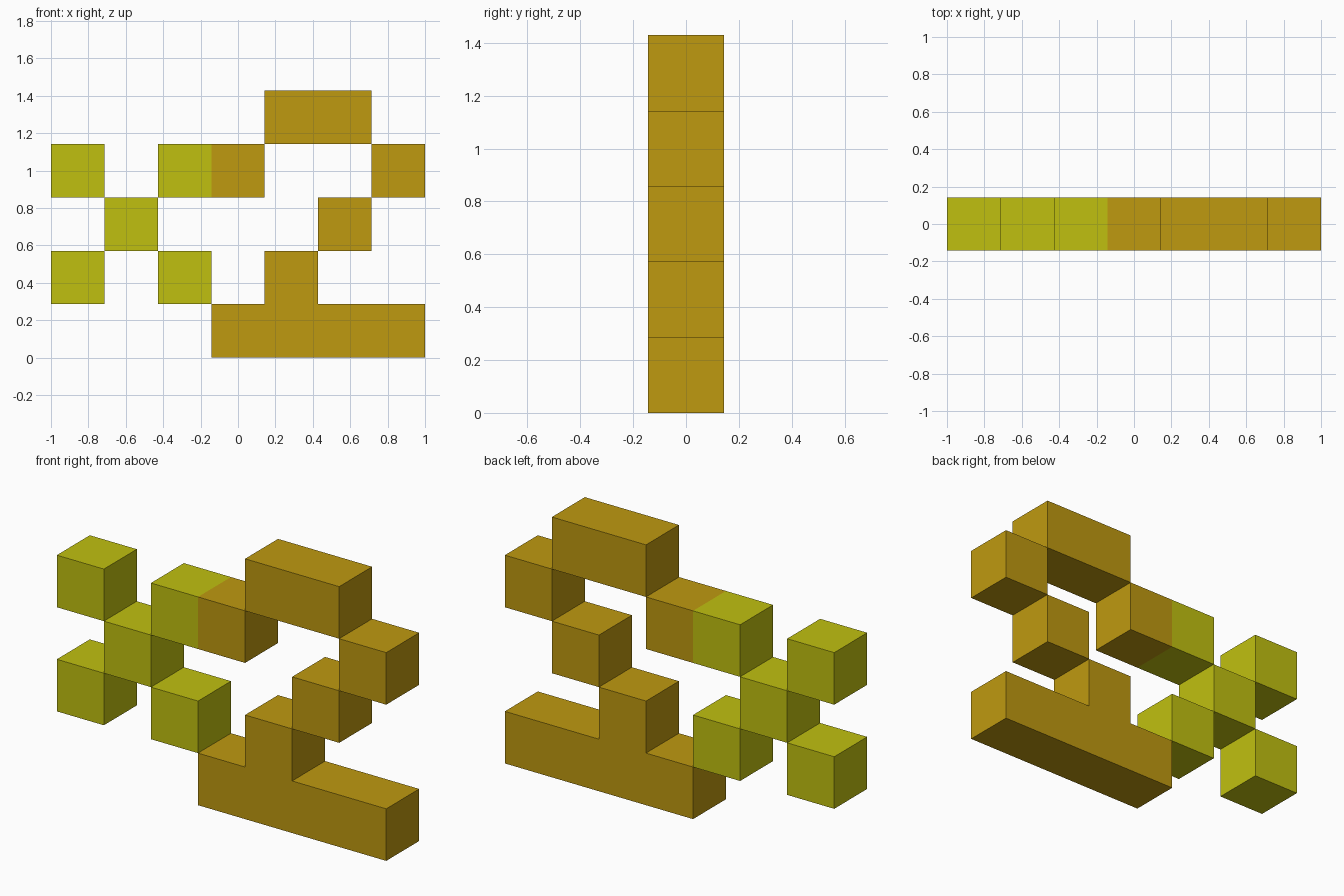
import bpy
import bmesh

cube = bpy.data.objects.get("Cube")
if cube:
    bpy.data.objects.remove(cube, do_unlink=True)

U = 2 / 7          # edge length of one block
DEPTH = U          # every part is one block deep


def material(name, rgb):
    m = bpy.data.materials.new(name)
    m.use_nodes = True
    m.diffuse_color = (*rgb, 1)
    bsdf = m.node_tree.nodes["Principled BSDF"]
    bsdf.inputs["Base Color"].default_value = (*rgb, 1)
    bsdf.inputs["Roughness"].default_value = 0.8
    return m


YELLOW = material("yellow", (0.53, 0.53, 0.005))
OCHRE = material("ochre", (0.52, 0.32, 0.005))


def extrude_outline(name, outline, mats, split=None):
    """Extrude an outline given in block units; past column split use the second colour."""
    bm = bmesh.new()
    verts = [bm.verts.new((c * U - 1, -DEPTH / 2, r * U)) for c, r in outline]
    face = bm.faces.new(verts)
    ext = bmesh.ops.extrude_face_region(bm, geom=[face])
    moved = [g for g in ext["geom"] if isinstance(g, bmesh.types.BMVert)]
    bmesh.ops.translate(bm, vec=(0, DEPTH, 0), verts=moved)
    if split is not None:
        x = split * U - 1
        bmesh.ops.bisect_plane(bm, geom=bm.verts[:] + bm.edges[:] + bm.faces[:],
                               plane_co=(x, 0, 0), plane_no=(1, 0, 0))
        for f in bm.faces:
            f.material_index = int(f.calc_center_median().x > x)
    bmesh.ops.recalc_face_normals(bm, faces=bm.faces[:])
    mesh = bpy.data.meshes.new(name)
    bm.to_mesh(mesh)
    bm.free()
    for m in mats:
        mesh.materials.append(m)
    obj = bpy.data.objects.new(name, mesh)
    bpy.context.scene.collection.objects.link(obj)
    return obj


def box(name, col, row, width, mats, split=None):
    outline = [(col, row), (col + width, row), (col + width, row + 1), (col, row + 1)]
    return extrude_outline(name, outline, mats, split)


# Yellow diagonal cross
box("cross_upper_right_block", 0, 3, 1, [YELLOW])
box("cross_centre_block", 1, 2, 1, [YELLOW])
box("cross_lower_right_block", 0, 1, 1, [YELLOW])
box("cross_lower_left_block", 2, 1, 1, [YELLOW])

# Two-colour bar joining the cross to the stepped arch
box("joining_bar", 2, 3, 2, [YELLOW, OCHRE], split=3)

# Ochre stepped arch
box("arch_top_bar", 4, 4, 2, [OCHRE])
box("arch_side_block", 6, 3, 1, [OCHRE])
box("arch_step_block", 5, 2, 1, [OCHRE])

# Ochre base with its raised stub
extrude_outline("base_with_stub",
                [(3, 0), (7, 0), (7, 1), (5, 1), (5, 2), (4, 2), (4, 1), (3, 1)],
                [OCHRE])
